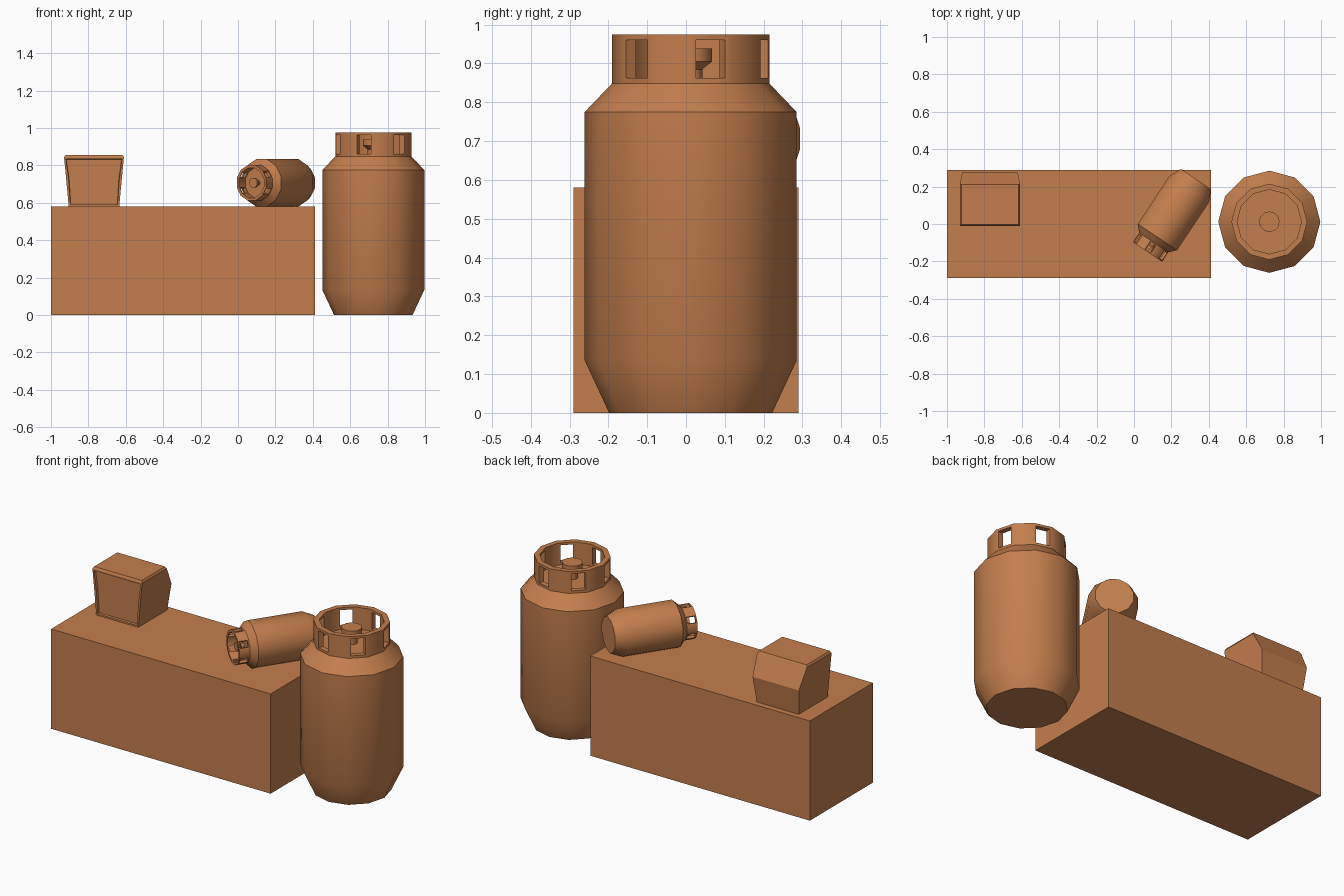
import bpy, bmesh, math
from mathutils import Matrix, Vector

if "Cube" in bpy.data.objects:
    bpy.data.objects.remove(bpy.data.objects["Cube"])

brown = bpy.data.materials.new("warm_brown")
brown.diffuse_color = (0.55, 0.21, 0.075, 1)
brown.use_nodes = True
brown.node_tree.nodes["Principled BSDF"].inputs["Base Color"].default_value = brown.diffuse_color
SIDES = 12


def finish(name, bm, matrix=Matrix(), smooth=False):
    bmesh.ops.remove_doubles(bm, verts=bm.verts, dist=1e-5)
    bmesh.ops.recalc_face_normals(bm, faces=bm.faces)
    mesh = bpy.data.meshes.new(name)
    bm.to_mesh(mesh)
    bm.free()
    mesh.materials.append(brown)
    ob = bpy.data.objects.new(name, mesh)
    ob.matrix_world = matrix
    bpy.context.collection.objects.link(ob)
    if smooth:
        bpy.ops.object.select_all(action='DESELECT')
        ob.select_set(True)
        bpy.context.view_layer.objects.active = ob
        bpy.ops.object.shade_smooth_by_angle(angle=math.radians(40))
    return ob


def polar(r, k, z):
    a = 2 * math.pi * k / SIDES
    return Vector((r * math.cos(a), r * math.sin(a), z))


def lathe(name, profile, matrix):
    """Turn an (r, z) profile round z and cap both ends."""
    bm = bmesh.new()
    rings = [[bm.verts.new(polar(r, k, z)) for k in range(SIDES)] for r, z in profile]
    for a, b in zip(rings, rings[1:]):
        for k in range(SIDES):
            n = (k + 1) % SIDES
            bm.faces.new((a[k], a[n], b[n], b[k]))
    bm.faces.new(rings[0])
    bm.faces.new(rings[-1])
    finish(name, bm, matrix, True)


def collar(name, r_out, r_in, z0, z1, matrix):
    """Twelve-sided guard ring with a window through every second side."""
    bm = bmesh.new()

    def quad(*pts):
        bm.faces.new([bm.verts.new(p) for p in pts])

    def hole(c):
        return [c[0].lerp(c[1], u).lerp(c[3].lerp(c[2], u), v)
                for u, v in ((.13, .11), (.87, .11), (.87, .89), (.13, .89))]

    for k in range(SIDES):
        o, i = [[polar(r, k, z0), polar(r, k + 1, z0), polar(r, k + 1, z1), polar(r, k, z1)]
                for r in (r_out, r_in)]
        quad(o[3], o[2], i[2], i[3])
        quad(o[0], o[1], i[1], i[0])
        if k % 2:
            quad(*o)
            quad(*i)
            continue
        ho, hi = hole(o), hole(i)
        for a in range(4):
            b = (a + 1) % 4
            quad(o[a], o[b], ho[b], ho[a])
            quad(i[a], i[b], hi[b], hi[a])
            quad(ho[a], ho[b], hi[b], hi[a])
    finish(name, bm, matrix, True)


def tank(name, matrix):
    lathe(name + "_body", [(.21, 0), (.273, .135), (.273, .775), (.203, .848)], matrix)
    collar(name + "_collar", .203, .172, .848, .975, matrix)
    lathe(name + "_valve", [(.03, .846), (.03, .885), (.055, .905), (.055, .938)], matrix)


# Long block
bm = bmesh.new()
bmesh.ops.create_cube(bm, size=1, matrix=Matrix.Translation((-.2935, 0, .29))
                      @ Matrix.Diagonal((1.413, .58, .58, 1)))
finish("block", bm)

# Standing tank
tank("large_tank", Matrix.Translation((.7235, .012, 0)))

# Half-size tank lying on one flat side on the block
scale = .48
axis = Vector((-.554, -.833, 0)).normalized()
up = Vector((0, 0, 1))
turn = Matrix((up, axis.cross(up), axis)).transposed().to_4x4()
height = .58 + .273 * scale * math.cos(math.pi / SIDES)
tank("small_tank", Matrix.Translation((.331, .24, height)) @ turn
     @ Matrix.Rotation(-math.pi / SIDES, 4, 'Z') @ Matrix.Scale(scale, 4))

# Tapered monitor: levels of (z, half width, front y, back y)
bm = bmesh.new()
levels = [(.58, .135, -.01, .256), (.73, .149, -.01, .275),
          (.843, .16, -.01, .217), (.855, .153, -.004, .21)]
rings = [[bm.verts.new((-.77 + sx * w, y, z))
          for sx, y in ((-1, f), (1, f), (1, b), (-1, b))] for z, w, f, b in levels]
for n, (a, b) in enumerate(zip(rings, rings[1:])):
    for k in range(4):
        if k or n == 2:
            bm.faces.new((a[k], a[(k + 1) % 4], b[(k + 1) % 4], b[k]))
bm.faces.new(rings[0])
bm.faces.new(rings[-1])
front = bm.faces.new([rings[0][0], rings[0][1], rings[1][1],
                      rings[2][1], rings[2][0], rings[1][0]])
bmesh.ops.recalc_face_normals(bm, faces=bm.faces)
# Recessed screen
bmesh.ops.inset_individual(bm, faces=[front], thickness=.013)
bmesh.ops.inset_individual(bm, faces=[front], thickness=.003, depth=-.012)
finish("monitor", bm)
